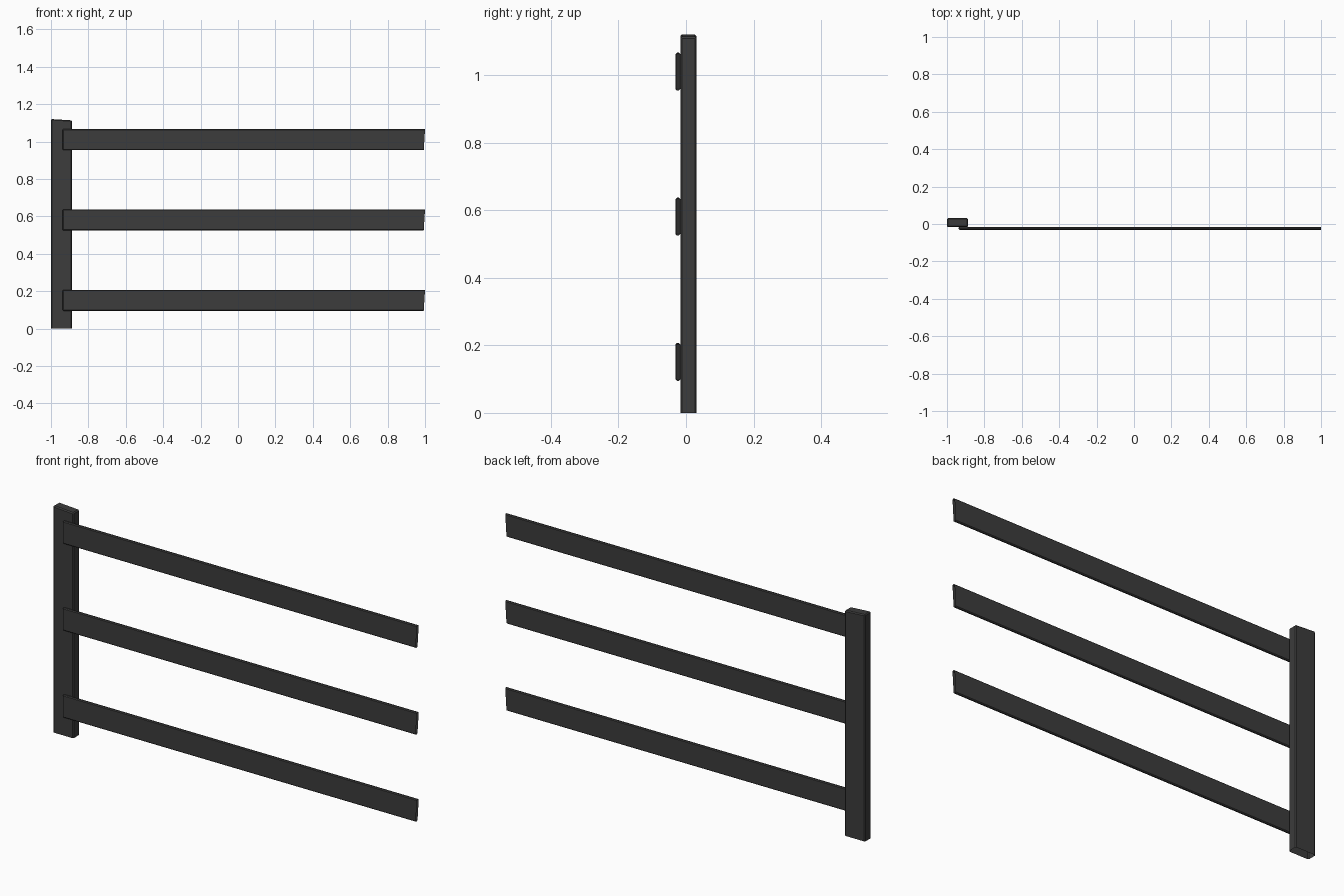
import bpy, bmesh
from mathutils import Vector

if "Cube" in bpy.data.objects:
    bpy.data.objects.remove(bpy.data.objects["Cube"])

dark = bpy.data.materials.new("charcoal")
dark.diffuse_color = (0.045, 0.045, 0.045, 1)
dark.use_nodes = True
dark.node_tree.nodes["Principled BSDF"].inputs["Base Color"].default_value = dark.diffuse_color


def board(name, lo, hi, bevel, axis, open_at, shift=None):
    """Bevelled box, left open and unbevelled on the face where co[axis] == open_at."""
    lo, hi = Vector(lo), Vector(hi)
    bm = bmesh.new()
    bmesh.ops.create_cube(bm, size=1)
    for v in bm.verts:
        v.co = Vector(lo[i] if v.co[i] < 0 else hi[i] for i in range(3))

    def at_end(v):
        return abs(v.co[axis] - open_at) < 1e-5

    cap = [f for f in bm.faces if all(at_end(v) for v in f.verts)]
    bmesh.ops.delete(bm, geom=cap, context='FACES_ONLY')
    edges = [e for e in bm.edges if not all(at_end(v) for v in e.verts)]
    bmesh.ops.bevel(bm, geom=edges, offset=bevel, segments=1,
                    profile=0.5, affect='EDGES', clamp_overlap=True)
    if shift:
        for v in bm.verts:
            shift(v)
    bmesh.ops.recalc_face_normals(bm, faces=bm.faces)
    me = bpy.data.meshes.new(name)
    bm.to_mesh(me)
    bm.free()
    me.materials.append(dark)
    ob = bpy.data.objects.new(name, me)
    bpy.context.collection.objects.link(ob)
    return ob


# Post: top slopes slightly down to the right
def slope_top(v):
    if v.co.z > 1:
        v.co.z -= 0.007 * (v.co.x + 1) / 0.112


board("post", (-1, -0.017, 0), (-0.888, 0.031, 1.12), 0.005, 2, 0, slope_top)

# Rails: right ends cut at a slight slant
for label, z in (("lower", 0.095), ("middle", 0.525), ("upper", 0.954)):
    def slant(v, z=z):
        if v.co.x > 0.9:
            v.co.x -= 0.007 * (1 - (v.co.z - z) / 0.112)

    board(label + "_rail", (-0.938, -0.031, z), (1, -0.017, z + 0.112),
          0.004, 0, 1, slant)
